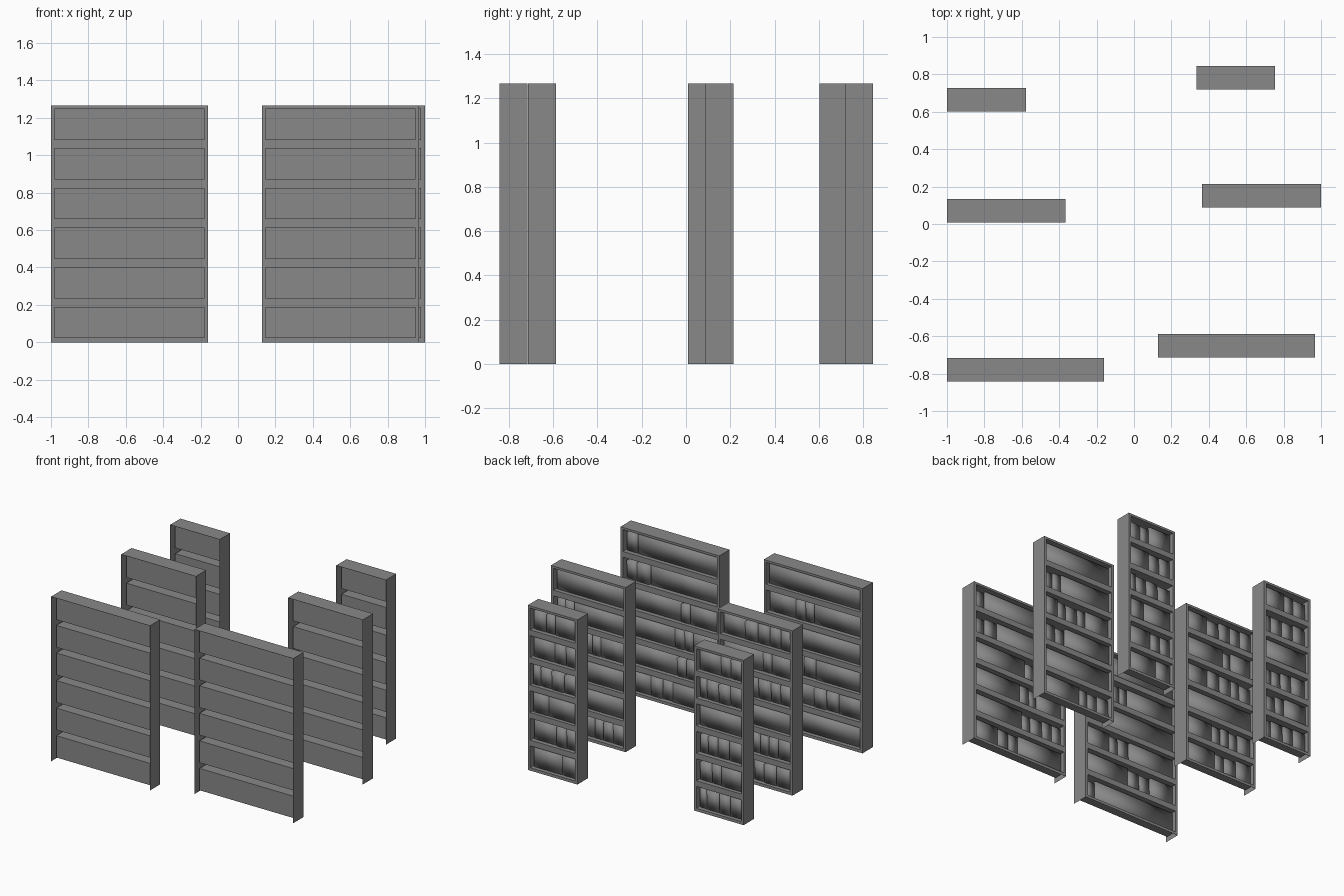
import bpy, bmesh, random
from mathutils import Vector

random.seed(4)
old = bpy.data.objects.get("Cube")
if old:
    bpy.data.objects.remove(old, do_unlink=True)

HEIGHT, DEPTH, STILE = 1.267, 0.126, 0.02
GAP = 0.034             # hollow between the pocket backs and the wall side
ROWS, PITCH, OPENING, FOOT = 6, 0.212, 0.168, 0.022

grey = bpy.data.materials.new("plain grey")
grey.use_nodes = True
colour = (0.25, 0.25, 0.25, 1)
grey.diffuse_color = colour
grey.node_tree.nodes["Principled BSDF"].inputs["Base Color"].default_value = colour


def finish(name, bm, location):
    mesh = bpy.data.meshes.new(name)
    bm.to_mesh(mesh)
    bm.free()
    mesh.materials.append(grey)
    obj = bpy.data.objects.new(name, mesh)
    obj.location = location
    bpy.context.collection.objects.link(obj)
    return obj


def quad(bm, *points):
    return bm.faces.new([bm.verts.new(p) for p in points])


def tube(bm, x0, x1, z0, z1, ya, yb, sides, inward=False):
    """Walls running in depth around a rectangle."""
    corners = {"bottom": ((x0, z0), (x1, z0)), "right": ((x1, z0), (x1, z1)),
               "top": ((x1, z1), (x0, z1)), "left": ((x0, z1), (x0, z0))}
    for side in sides:
        (ax, az), (bx, bz) = corners[side]
        face = quad(bm, (ax, ya, az), (bx, ya, bz), (bx, yb, bz), (ax, yb, az))
        if inward:
            face.normal_flip()


def bookcase(name, width, location):
    """Thin shell, open at the floor and wall side, with recessed pockets."""
    bm = bmesh.new()
    tube(bm, 0, width, 0, HEIGHT, 0, DEPTH, ("right", "top", "left"))
    xs = [0, STILE, width - STILE, width]
    zs = [0]
    for row in range(ROWS):
        low = FOOT + row * PITCH
        zs += [low, low + OPENING]
    zs.append(HEIGHT)
    for i in range(len(xs) - 1):
        for j in range(len(zs) - 1):
            x0, x1, z0, z1 = xs[i], xs[i + 1], zs[j], zs[j + 1]
            pocket = i == 1 and j % 2 == 1
            y = GAP if pocket else DEPTH
            quad(bm, (x1, y, z0), (x0, y, z0), (x0, y, z1), (x1, y, z1))
            if pocket:
                tube(bm, x0, x1, z0, z1, GAP, DEPTH,
                     ("bottom", "right", "top", "left"), True)
    bmesh.ops.remove_doubles(bm, verts=bm.verts, dist=0.0001)
    bmesh.ops.dissolve_limit(bm, angle_limit=0.01, verts=bm.verts, edges=bm.edges)
    return finish(name, bm, location)


def book(bm, x, width, z, height, lean):
    """One leaning block, standing in front of the pocket back."""
    front = DEPTH - random.uniform(0.024, 0.034)
    result = bmesh.ops.create_cube(bm, size=1)
    for v in result["verts"]:
        top = v.co.z > 0
        v.co = Vector((x + width * (v.co.x + 0.5) + (lean if top else 0),
                       front if v.co.y > 0 else GAP + 0.002,
                       z + (height if top else 0.001)))
    for face in {f for v in result["verts"] for f in v.link_faces}:
        face.smooth = True


def row_widths(space):
    """A cluster of narrow books beside one or two long blocks."""
    small = []
    count = random.randint(0, 2 + int(space * 3))
    for _ in range(count):
        size = random.uniform(0.07, 0.11)
        if sum(small) + size < space * 0.7:
            small.append(size)
    rest = space - sum(small)
    share = random.choice((0, 0.35, 0.65, 1))
    return [w for w in [rest * share] + small + [rest * (1 - share)] if w > 0.02]


def books(name, width, location):
    bm = bmesh.new()
    for row in range(ROWS):
        x, z = STILE + 0.004, FOOT + row * PITCH
        for size in row_widths(width - 2 * STILE - 0.008):
            long = size > 0.12
            height = OPENING * (0.95 if long else random.uniform(0.8, 0.94))
            lean = 0 if long else random.uniform(0, 0.006)
            book(bm, x, size - 0.008, z, height, lean)
            x += size
    return finish(name, bm, location)


# Three pairs of cases: side, width, left edge and wall-side edge
layout = [
    ("front_right", 0.84, -1.0, -0.843), ("front_left", 0.84, 0.128, -0.713),
    ("middle_right", 0.635, -1.0, 0.008), ("middle_left", 0.635, 0.364, 0.088),
    ("back_right", 0.422, -1.0, 0.602), ("back_left", 0.422, 0.333, 0.718),
]
for place, width, x, y in layout:
    bookcase(place + "_bookcase", width, (x, y, 0))
    books(place + "_books", width, (x, y, 0))
